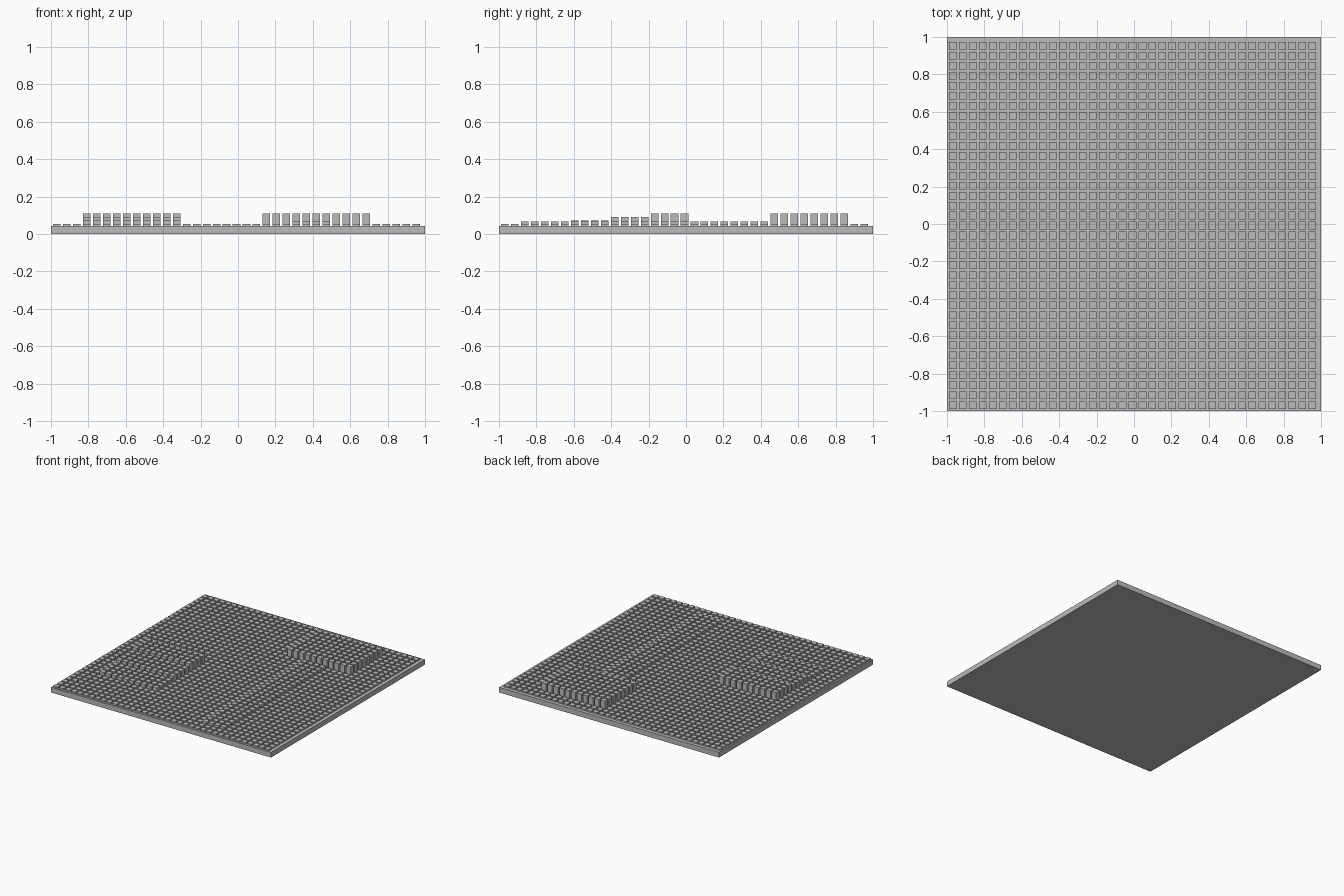
import bpy
import bmesh
from mathutils import Matrix

if "Cube" in bpy.data.objects:
    bpy.data.objects.remove(bpy.data.objects["Cube"])

COUNT = 37            # pins per side
PITCH = 2 / 37.5
PIN = 0.0405          # pin width
START = -0.968        # centre of the first pin
BASE_TOP = 0.042

grey = bpy.data.materials.new("grey")
grey.diffuse_color = (0.5, 0.5, 0.5, 1)
grey.use_nodes = True
grey.node_tree.nodes["Principled BSDF"].inputs["Base Color"].default_value = grey.diffuse_color


def add_box(bm, x, y, z0, z1, w):
    size = Matrix.Diagonal((w, w, z1 - z0, 1))
    bmesh.ops.create_cube(bm, size=1, matrix=Matrix.Translation((x, y, (z0 + z1) / 2)) @ size)


def finish(name, bm):
    mesh = bpy.data.meshes.new(name)
    bm.to_mesh(mesh)
    bm.free()
    mesh.materials.append(grey)
    bpy.context.collection.objects.link(bpy.data.objects.new(name, mesh))


# raised regions: name, columns, rows, top height
REGIONS = [
    ("stair_step_low", range(3, 13), range(7, 11), 0.073),
    ("stair_step_middle", range(3, 13), range(11, 15), 0.091),
    ("stair_step_high", range(3, 13), range(15, 19), 0.109),
    ("raised_block", range(21, 32), range(27, 35), 0.109),
    ("raised_path", range(24, 28), range(2, 27), 0.067),
]


def region_of(col, row):
    for name, cols, rows, top in REGIONS:
        if col in cols and row in rows:
            return name, top
    return "low_pins", 0.0545


# base plate
bm = bmesh.new()
add_box(bm, 0, 0, 0, BASE_TOP, 2)
finish("base_plate", bm)

# square pins, gathered by region
parts = {}
for col in range(COUNT):
    for row in range(COUNT):
        name, top = region_of(col, row)
        bm = parts.setdefault(name, bmesh.new()) if name not in parts else parts[name]
        add_box(bm, START + col * PITCH, START + row * PITCH, BASE_TOP, top, PIN)
for name, bm in parts.items():
    finish(name, bm)
